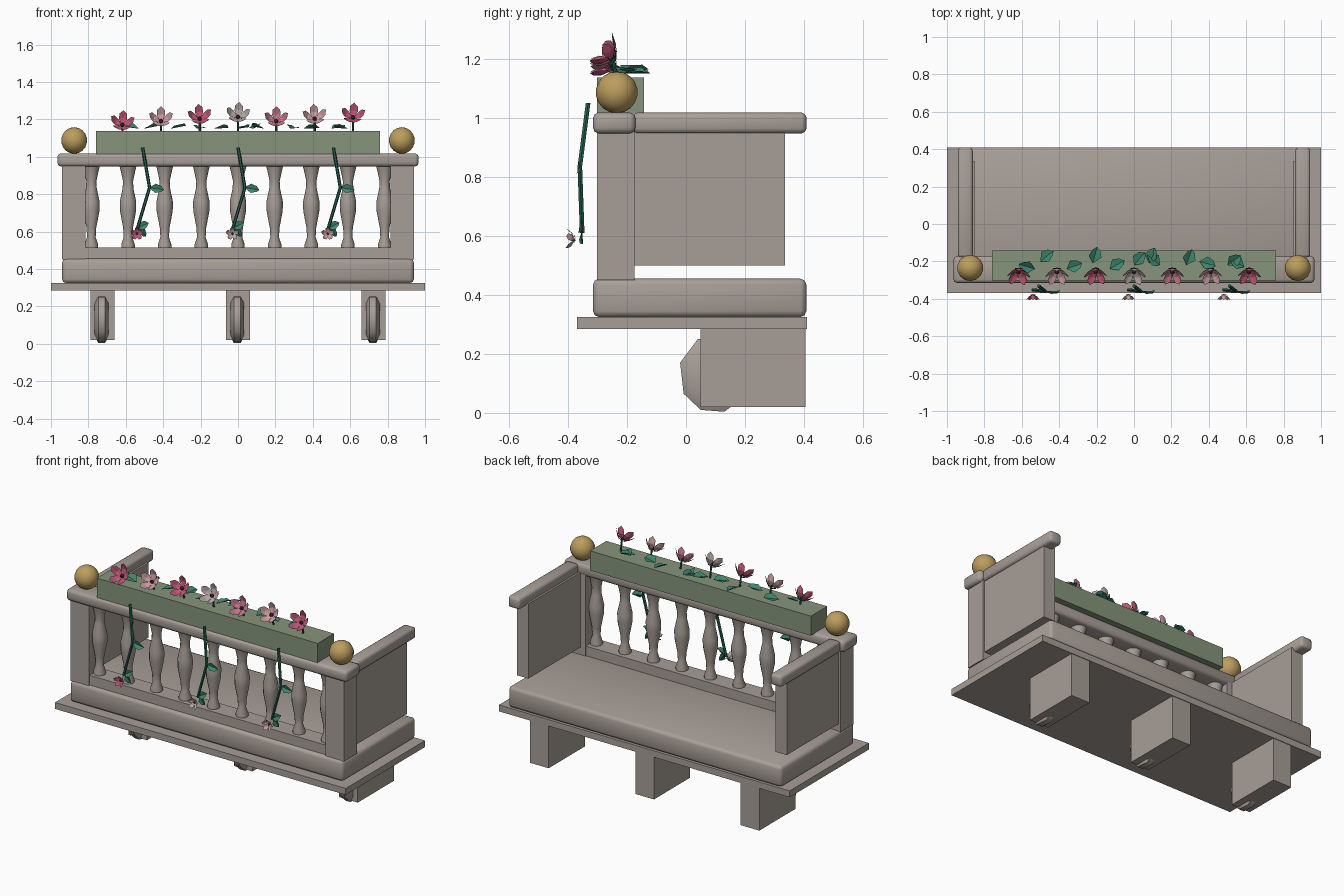
import bpy, bmesh, math, random
from mathutils import Vector, Matrix

if "Cube" in bpy.data.objects:
    bpy.data.objects.remove(bpy.data.objects["Cube"])

random.seed(4)


def mat(name, rgb):
    m = bpy.data.materials.new(name)
    m.diffuse_color = (*rgb, 1)
    m.use_nodes = True
    m.node_tree.nodes["Principled BSDF"].inputs["Base Color"].default_value = m.diffuse_color
    return m


STONE = mat("stone", (0.39, 0.345, 0.31))
PLANTER = mat("sage_green", (0.24, 0.30, 0.20))
GOLD = mat("gold", (0.50, 0.34, 0.11))
ROSE = mat("rose", (0.50, 0.09, 0.17))
PINK = mat("mid_pink", (0.52, 0.18, 0.25))
LIGHT = mat("light_pink", (0.57, 0.32, 0.34))
PALE = mat("pale_petal", (0.45, 0.38, 0.36))
CENTRE = mat("flower_centre", (0.10, 0.03, 0.05))
LEAF = mat("leaf_green", (0.05, 0.24, 0.16))
STEM = mat("stem_green", (0.02, 0.12, 0.08))


def finish(bm, name, mats, smooth=False):
    me = bpy.data.meshes.new(name)
    bm.to_mesh(me)
    bm.free()
    ob = bpy.data.objects.new(name, me)
    bpy.context.collection.objects.link(ob)
    for m in mats:
        me.materials.append(m)
    if smooth:
        bpy.ops.object.select_all(action='DESELECT')
        ob.select_set(True)
        bpy.context.view_layer.objects.active = ob
        bpy.ops.object.shade_smooth_by_angle(angle=math.radians(50))
    return ob


def box(name, x, y, z, m=STONE, bevel=0):
    bm = bmesh.new()
    lo, hi = Vector((x[0], y[0], z[0])), Vector((x[1], y[1], z[1]))
    bmesh.ops.create_cube(bm, size=1, matrix=Matrix.Translation((lo + hi) / 2) @ Matrix.Diagonal((*(hi - lo), 1)))
    if bevel:
        bmesh.ops.bevel(bm, geom=bm.edges[:], offset=bevel, segments=2, profile=0.5, affect='EDGES')
    return finish(bm, name, [m], bevel > 0)


def lathe(name, profile, at, m, n=12):
    # closed turned shape from (radius, height) pairs
    bm = bmesh.new()
    rings = [[bm.verts.new((at[0] + r * math.cos(2 * math.pi * i / n),
                            at[1] + r * math.sin(2 * math.pi * i / n), z)) for i in range(n)]
             for r, z in profile]
    for a, b in zip(rings, rings[1:]):
        for i in range(n):
            bm.faces.new((a[i], a[(i + 1) % n], b[(i + 1) % n], b[i]))
    bm.faces.new(rings[0][::-1])
    bm.faces.new(rings[-1])
    return finish(bm, name, [m], True)


# floor slab, plinth and rails
box("floor_slab", (-1, 1), (-0.37, 0.41), (0.285, 0.325))
box("plinth", (-0.94, 0.94), (-0.315, 0.408), (0.325, 0.455), bevel=0.02)
box("bottom_rail", (-0.82, 0.82), (-0.295, -0.18), (0.45, 0.515))
box("top_rail", (-0.965, 0.965), (-0.315, -0.172), (0.948, 1.018), bevel=0.018)

# posts, side panels, side rails and ball finials
for s in (-1, 1):
    def sx(a, b):
        return tuple(sorted((s * a, s * b)))
    box("corner_post", sx(0.815, 0.94), (-0.302, -0.175), (0.45, 0.96))
    box("side_panel", sx(0.85, 0.928), (-0.18, 0.335), (0.5, 0.965))
    box("side_rail", sx(0.862, 0.942), (-0.18, 0.408), (0.948, 1.018), bevel=0.016)
    bm = bmesh.new()
    bmesh.ops.create_uvsphere(bm, u_segments=14, v_segments=9, radius=0.071,
                              matrix=Matrix.Translation((s * 0.876, -0.235, 1.087)))
    finish(bm, "ball_finial", [GOLD], True)

# turned balusters
PROFILE = [(0.036, 0.51), (0.036, 0.53), (0.023, 0.57), (0.026, 0.62), (0.043, 0.71),
           (0.044, 0.76), (0.029, 0.83), (0.027, 0.87), (0.040, 0.93), (0.047, 0.955)]
for i in range(-4, 5):
    lathe("baluster", PROFILE, (i * 0.196, -0.24), STONE)

# support blocks with rounded scroll fronts
SCROLL = [(0.07, 0.255), (0.04, 0.25), (-0.02, 0.17), (-0.008, 0.065), (0.05, 0.01), (0.13, 0.004), (0.158, 0.025)]
for cx in (-0.725, 0, 0.725):
    box("support_block", (cx - 0.064, cx + 0.064), (0.05, 0.406), (0.02, 0.287))
    bm = bmesh.new()
    for w, k in ((0.018, 1), (0.037, 0.72)):
        for sgn in (-1, 1):
            for y, z in SCROLL:
                bm.verts.new((cx - 0.004 + sgn * w, 0.075 + (y - 0.075) * k, 0.13 + (z - 0.13) * k))
    bmesh.ops.convex_hull(bm, input=bm.verts[:])
    finish(bm, "support_scroll", [STONE], True)

# planter trough
box("planter", (-0.76, 0.76), (-0.302, -0.142), (1.015, 1.137), PLANTER)


def flower(name, at, size, m, tilt, spin=0.0):
    # five cupped petals, a dark heart and green sepals
    bm = bmesh.new()
    base = Matrix.Translation(at) @ Matrix.Rotation(math.radians(tilt), 4, 'X') @ Matrix.Scale(size, 4)
    shape = [(0.08, -0.07, 0), (0.08, 0.07, 0), (0.55, 0.36, 0.28), (0.86, 0.33, 0.62),
             (1.06, 0, 0.85), (0.86, -0.33, 0.62), (0.55, -0.36, 0.28)]
    for i in range(5):
        turn = base @ Matrix.Rotation(2 * math.pi * i / 5 + math.pi / 2 + spin, 4, 'Z')
        rim = [bm.verts.new(turn @ Vector(p)) for p in shape]
        mid = bm.verts.new(turn @ Vector((0.66, 0, 0.26)))
        for j in range(7):
            bm.faces.new((rim[j], rim[(j + 1) % 7], mid))
        sepal = [(0, 0, -0.12), (0.3, 0.13, -0.04), (0.62, 0, 0.1), (0.3, -0.13, -0.04)]
        turn = turn @ Matrix.Rotation(math.pi / 5, 4, 'Z')
        bm.faces.new([bm.verts.new(turn @ Vector(p)) for p in sepal]).material_index = 2
    old = set(bm.faces)
    bmesh.ops.create_icosphere(bm, subdivisions=1, radius=0.2, matrix=base @ Matrix.Translation((0, 0, 0.14)))
    for f in bm.faces:
        if f not in old:
            f.material_index = 1
    return finish(bm, name, [m, CENTRE, STEM])


def leaf(at, length, width, rot, m=LEAF):
    # creased pointed leaf, growing along its local x
    bm = bmesh.new()
    pts = [(0, 0, 0), (0.45, -0.5, 0.12), (0.85, -0.28, 0.1), (1, 0, -0.05), (0.8, 0.32, 0.1), (0.4, 0.5, 0.12)]
    tr = Matrix.Translation(at) @ rot
    v = [bm.verts.new(tr @ Vector((a * length, b * width, c * length))) for a, b, c in pts]
    bm.faces.new((v[0], v[1], v[2], v[3]))
    bm.faces.new((v[0], v[3], v[4], v[5]))
    return finish(bm, "leaf", [m])


def stalk(name, points, r, m=STEM):
    # thin six-sided stem through the given points
    bm = bmesh.new()
    rings = [[bm.verts.new(Vector(p) + Vector((r * math.cos(i * math.pi / 3), r * math.sin(i * math.pi / 3), 0)))
              for i in range(6)] for p in points]
    for a, b in zip(rings, rings[1:]):
        for i in range(6):
            bm.faces.new((a[i], a[(i + 1) % 6], b[(i + 1) % 6], b[i]))
    bm.faces.new(rings[0])
    bm.faces.new(rings[-1][::-1])
    bmesh.ops.recalc_face_normals(bm, faces=bm.faces[:])
    return finish(bm, name, [m])


# row of blossoms in the planter
ROW = [(-0.618, 1.165, ROSE), (-0.412, 1.185, LIGHT), (-0.205, 1.198, ROSE), (0, 1.208, PALE),
       (0.205, 1.185, PINK), (0.41, 1.198, LIGHT), (0.615, 1.205, ROSE)]
for i, (x, z, m) in enumerate(ROW):
    flower("blossom", (x, -0.25, z), 0.062, m, 52, 0.1 * (i % 3 - 1))
    stalk("blossom_stem", [(x, -0.235, 1.12), (x, -0.248, z)], 0.006)

# leaves lying over the planter
LEAVES = [(-0.50, -0.20, 40), (-0.53, -0.24, 165), (-0.36, -0.24, 20), (-0.22, -0.21, 75), (-0.13, -0.24, 30),
          (0.0, -0.22, 50), (0.08, -0.21, 70), (0.14, -0.22, 140), (0.28, -0.22, 70), (0.35, -0.2, -15),
          (0.50, -0.22, 35), (0.59, -0.23, 150)]
for x, y, a in LEAVES:
    rot = Matrix.Rotation(math.radians(a), 4, 'Z') @ Matrix.Rotation(random.uniform(-0.25, -0.05), 4, 'Y')
    leaf((x, y, 1.15), 0.09, 0.07, rot @ Matrix.Rotation(random.uniform(-0.4, 0.4), 4, 'X'))

# three trailing stems, each with two leaves and a small hanging blossom
for x, m in ((-0.51, ROSE), (0, PALE), (0.51, LIGHT)):
    stalk("trailing_stem", [(x, -0.332, 1.05), (x + 0.037, -0.36, 0.835), (x - 0.03, -0.352, 0.61)], 0.009)
    upright = Matrix.Rotation(math.radians(80), 4, 'X')
    leaf((x + 0.035, -0.36, 0.835), 0.08, 0.05, Matrix.Rotation(0.15, 4, 'Y') @ upright)
    leaf((x - 0.03, -0.352, 0.615), 0.07, 0.05, Matrix.Rotation(-0.5, 4, 'Y') @ upright)
    leaf((x - 0.02, -0.352, 0.62), 0.06, 0.04, Matrix.Rotation(0.9, 4, 'Y') @ upright, STEM)
    flower("hanging_blossom", (x - 0.03, -0.378, 0.588), 0.034, m, 88)
